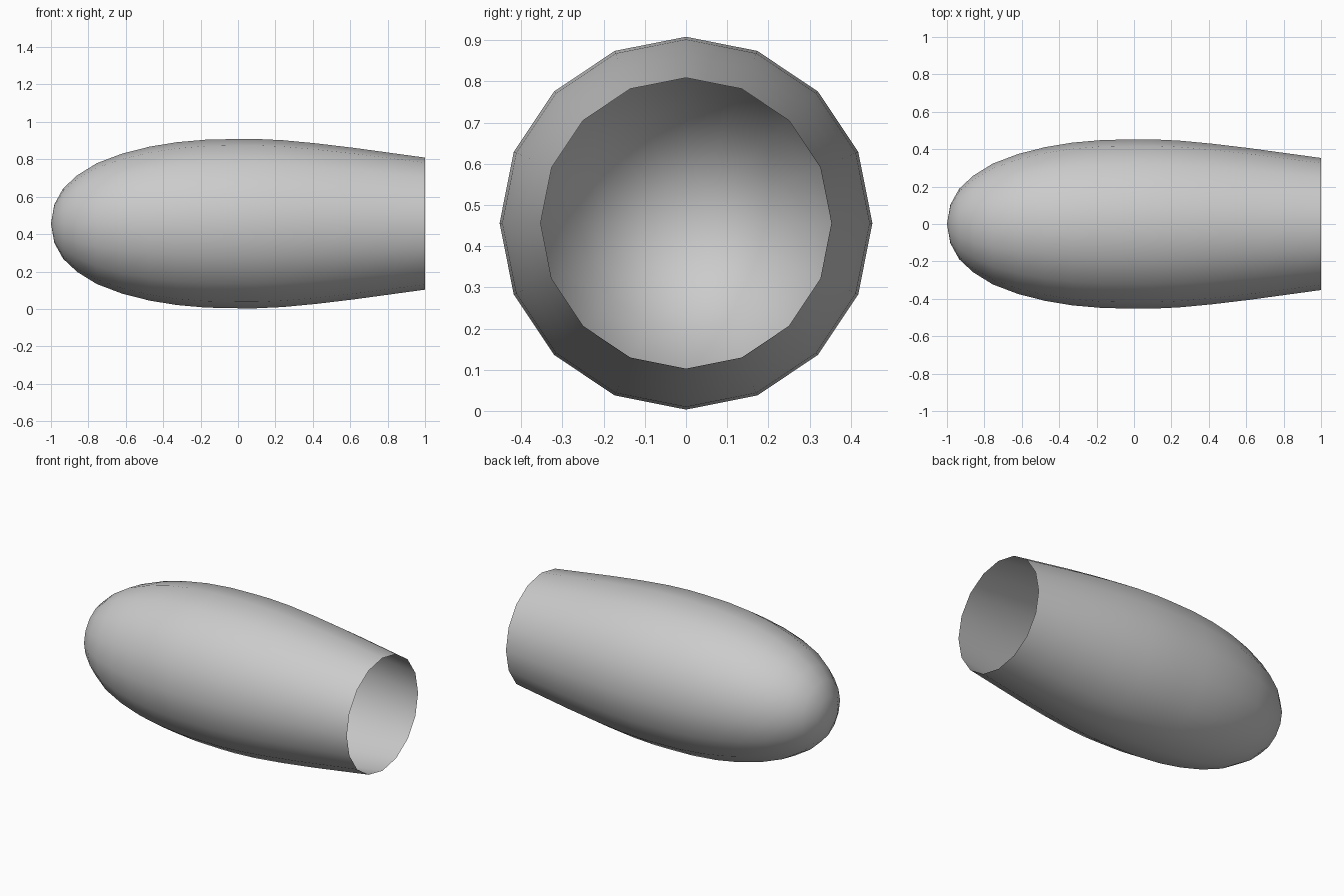
import bpy, bmesh, math

if "Cube" in bpy.data.objects:
    bpy.data.objects.remove(bpy.data.objects["Cube"])

SIDES = 16
AXIS_Z = 0.456

# half profile of the shell: (x, radius), from behind the nose to the open rim
profile = [(-0.982, 0.103), (-0.935, 0.188), (-0.86, 0.258), (-0.755, 0.323),
           (-0.62, 0.374), (-0.475, 0.411), (-0.33, 0.435), (-0.17, 0.449),
           (0.0, 0.4525), (0.1, 0.4525), (0.24, 0.446), (0.42, 0.429),
           (0.62, 0.405), (0.81, 0.379), (1.0, 0.353)]

bm = bmesh.new()

# rings spun around the x axis
rings = []
for x, r in profile:
    angles = [2 * math.pi * i / SIDES for i in range(SIDES)]
    rings.append([bm.verts.new((x, r * math.sin(a), AXIS_Z + r * math.cos(a)))
                  for a in angles])
for a, b in zip(rings, rings[1:]):
    for i in range(SIDES):
        j = (i + 1) % SIDES
        bm.faces.new((a[i], b[i], b[j], a[j]))

# closed nose tip, rim at +x stays open
tip = bm.verts.new((-1, 0, AXIS_Z))
for i in range(SIDES):
    bm.faces.new((tip, rings[0][i], rings[0][(i + 1) % SIDES]))

bmesh.ops.recalc_face_normals(bm, faces=bm.faces)
for f in bm.faces:
    f.smooth = True

mesh = bpy.data.meshes.new("rounded_shell")
bm.to_mesh(mesh)
bm.free()
bpy.context.collection.objects.link(bpy.data.objects.new("rounded_shell", mesh))
